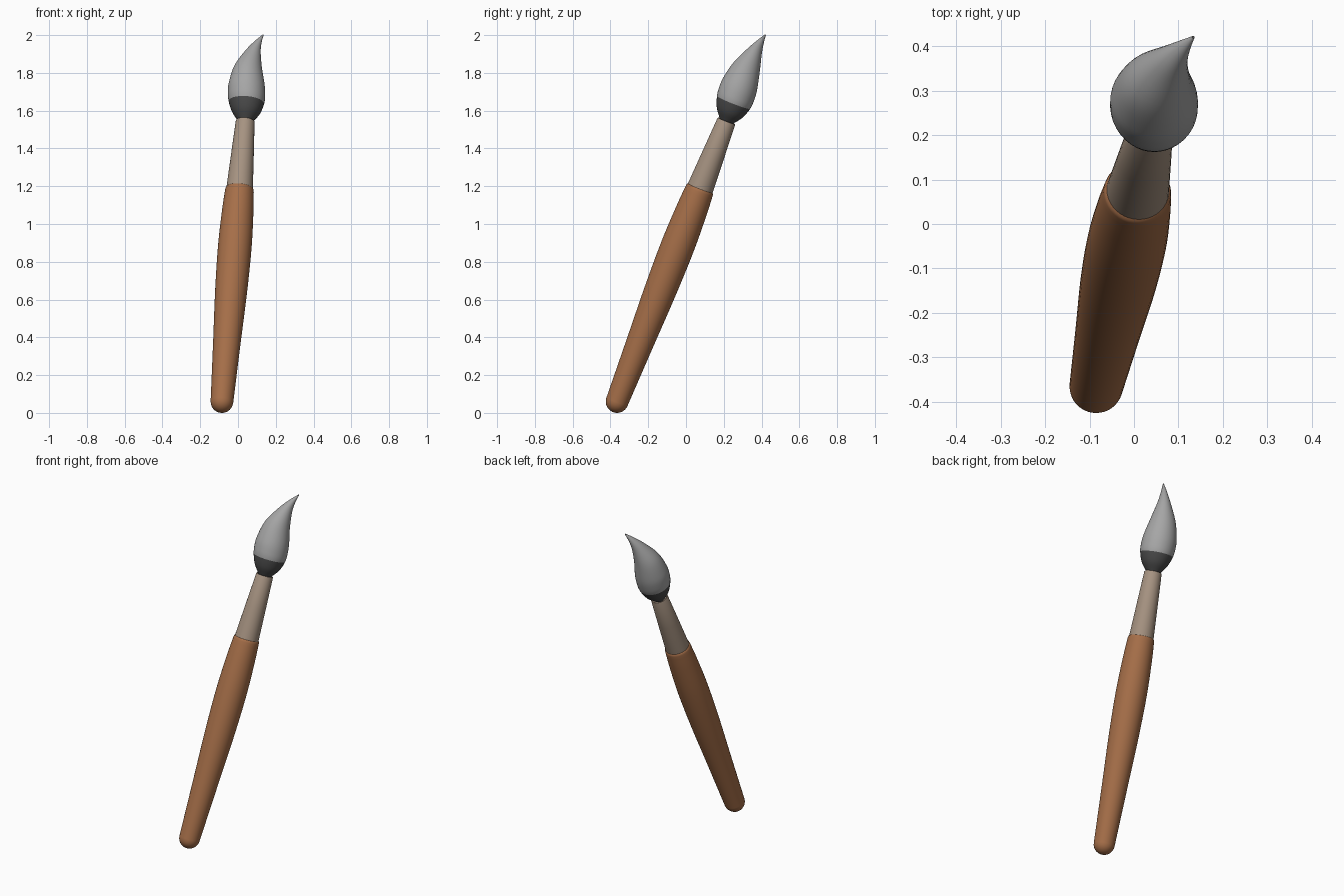
import bpy, bmesh, math
from mathutils import Vector

if "Cube" in bpy.data.objects:
    bpy.data.objects.remove(bpy.data.objects["Cube"])

# The tilted axis of the brush, starting at the rounded end
FOOT = Vector((-0.085, -0.365, 0.06))
AXIS = Vector((0.083, 0.39, 1)).normalized()
SIDE = AXIS.cross(Vector((0, 1, 0))).normalized()
OTHER = AXIS.cross(SIDE)
BEND = Vector((1, 0.4, -0.24))
SEGMENTS = 40


def material(name, colour):
    m = bpy.data.materials.new(name)
    m.use_nodes = True
    m.diffuse_color = (*colour, 1)
    bsdf = next(n for n in m.node_tree.nodes if n.type == "BSDF_PRINCIPLED")
    bsdf.inputs["Base Color"].default_value = (*colour, 1)
    return m


def smooth_profile(points, steps):
    """Catmull-Rom curve through (distance, radius, bend) points."""
    p = [Vector(q) for q in points]
    p = [2 * p[0] - p[1]] + p + [2 * p[-1] - p[-2]]
    out = []
    for a, b, c, d in zip(p, p[1:], p[2:], p[3:]):
        for i in range(steps):
            t = i / steps
            out.append(0.5 * (2 * b + (c - a) * t + (2 * a - 5 * b + 4 * c - d) * t ** 2
                              + (3 * b - a - 3 * c + d) * t ** 3))
    return out + [p[-2]]


def lathe(name, profile, materials, split=None):
    """Sweep rings along the axis; faces past the split use the second material."""
    bm = bmesh.new()
    rings = []
    for dist, radius, bend in profile:
        centre = FOOT + AXIS * (dist - FOOT.z) + BEND * bend
        ring = []
        for i in range(SEGMENTS):
            a = math.tau * i / SEGMENTS
            ring.append(bm.verts.new(centre + radius * (math.cos(a) * SIDE + math.sin(a) * OTHER)))
        rings.append(ring)
    for k, (low, high) in enumerate(zip(rings, rings[1:])):
        for i in range(SEGMENTS):
            j = (i + 1) % SEGMENTS
            face = bm.faces.new((low[i], low[j], high[j], high[i]))
            if split and profile[k][0] >= split - 0.001:
                face.material_index = 1
    bm.faces.new(rings[0])
    bm.faces.new(rings[-1])
    bmesh.ops.recalc_face_normals(bm, faces=bm.faces)
    mesh = bpy.data.meshes.new(name)
    bm.to_mesh(mesh)
    bm.free()
    for m in materials:
        mesh.materials.append(m)
    obj = bpy.data.objects.new(name, mesh)
    bpy.context.collection.objects.link(obj)
    bpy.ops.object.select_all(action="DESELECT")
    obj.select_set(True)
    bpy.context.view_layer.objects.active = obj
    bpy.ops.object.shade_smooth_by_angle(angle=math.radians(40))
    return obj


wood = material("warm brown wood", (0.38, 0.158, 0.066))
metal = material("beige metal", (0.38, 0.29, 0.22))
dark = material("dark grey bristle", (0.07, 0.07, 0.07))
light = material("light grey bristle", (0.38, 0.38, 0.38))

# Handle: rounded end, gentle swell, soft shoulder
cap = [(0.06 - 0.06 * math.cos(a), 0.06 * math.sin(a), 0)
       for a in (math.radians(d) for d in range(3, 88, 12))]
body = smooth_profile([(0.06, 0.06, 0), (0.4, 0.073, 0), (0.7, 0.085, 0), (0.95, 0.089, 0),
                       (1.15, 0.083, 0), (1.262, 0.076, 0)], 5)
lathe("handle", cap + body + [(1.272, 0.074, 0), (1.277, 0.069, 0)], [wood])

# Ferrule: tapered sleeve with an open rim
lathe("ferrule", [(1.24, 0.07, 0), (1.277, 0.07, 0), (1.47, 0.06, 0), (1.655, 0.05, 0),
                  (1.66, 0.048, 0), (1.66, 0.043, 0), (1.64, 0.042, 0)], [metal])

# Bristle head: dark base and light bent point
head = smooth_profile([(1.635, 0.012, 0), (1.65, 0.03, 0), (1.67, 0.047, 0), (1.71, 0.075, 0),
                       (1.764, 0.094, -0.002), (1.81, 0.099, -0.005), (1.87, 0.095, -0.008),
                       (1.966, 0.073, -0.008), (2.06, 0.04, 0.011), (2.12, 0.019, 0.033),
                       (2.165, 0.003, 0.056)], 5)
lathe("bristles", head, [dark, light], split=1.764)
